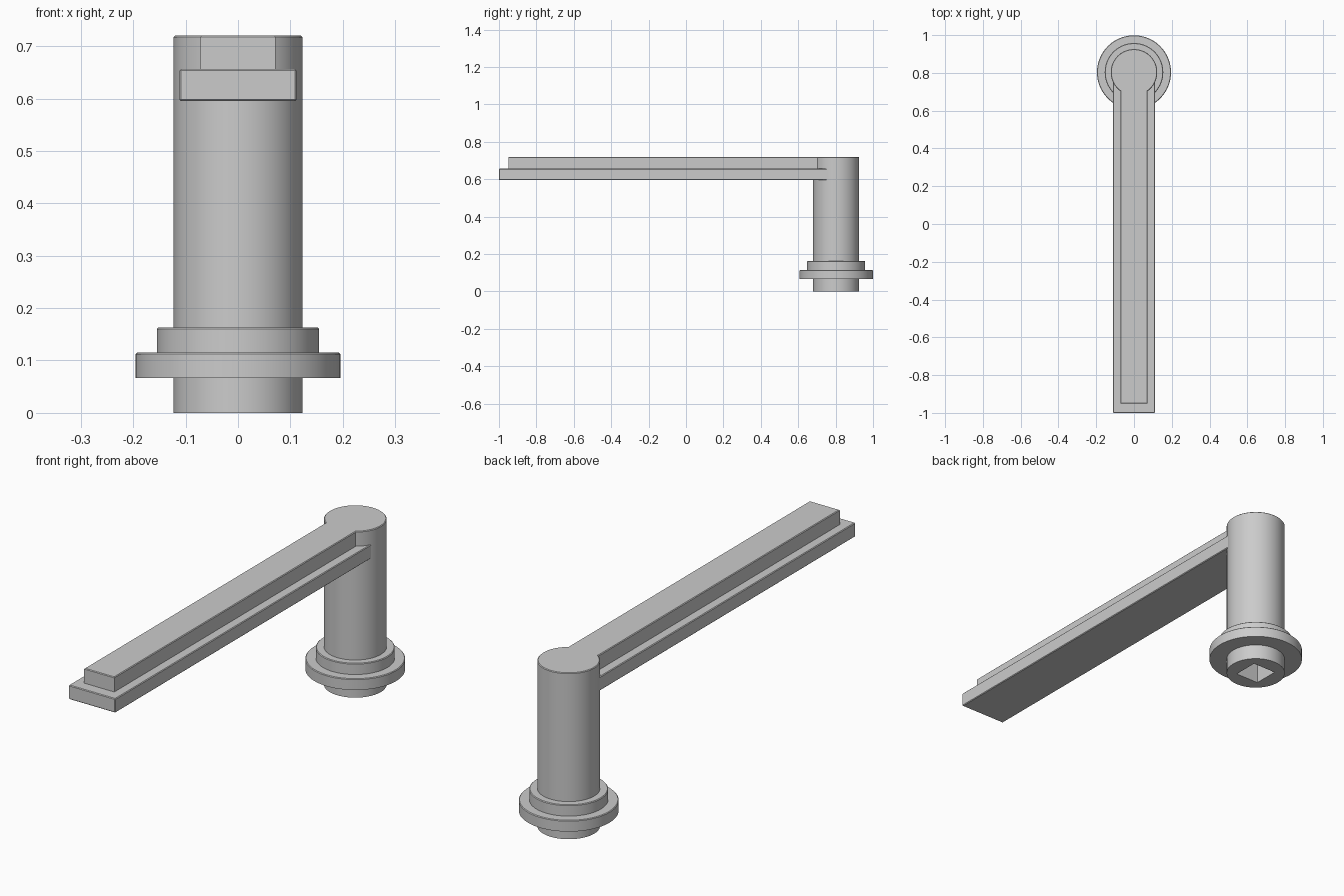
import bpy, bmesh
from math import sin, cos, pi, sqrt, acos, radians
from mathutils import Matrix

if "Cube" in bpy.data.objects:
    bpy.data.objects.remove(bpy.data.objects["Cube"])

CY = 0.803      # post axis position
R = 0.123       # post radius
SEG = 96
BV = 0.003      # small edge chamfer


def make(name, bm):
    bmesh.ops.recalc_face_normals(bm, faces=bm.faces[:])
    me = bpy.data.meshes.new(name)
    bm.to_mesh(me)
    bm.free()
    ob = bpy.data.objects.new(name, me)
    bpy.context.collection.objects.link(ob)
    return ob


def box(name, x0, x1, y0, y1, z0, z1, bevel=0):
    bm = bmesh.new()
    m = Matrix.Translation(((x0 + x1) / 2, (y0 + y1) / 2, (z0 + z1) / 2))
    m = m @ Matrix.Diagonal((x1 - x0, y1 - y0, z1 - z0, 1))
    bmesh.ops.create_cube(bm, size=1, matrix=m)
    if bevel:
        bmesh.ops.bevel(bm, geom=bm.edges[:], offset=bevel, segments=1, affect='EDGES')
    return make(name, bm)


def smooth(ob):
    bpy.ops.object.select_all(action='DESELECT')
    ob.select_set(True)
    bpy.context.view_layer.objects.active = ob
    bpy.ops.object.shade_smooth_by_angle(angle=radians(30))


# Post with flange and collar, turned from a profile (radius, height)
profile = [(R, 0), (R, 0.067), (0.196, 0.067), (0.196, 0.115 - BV), (0.196 - BV, 0.115),
           (0.155, 0.115), (0.155, 0.163 - BV), (0.155 - BV, 0.163), (R, 0.163), (R, 0.656)]
bm = bmesh.new()
rings = [[bm.verts.new((r * cos(2 * pi * i / SEG), CY + r * sin(2 * pi * i / SEG), z))
          for i in range(SEG)] for r, z in profile]
for a, b in zip(rings, rings[1:]):
    for i in range(SEG):
        j = (i + 1) % SEG
        bm.faces.new((a[i], a[j], b[j], b[i]))
bm.faces.new(rings[0])
bm.faces.new(rings[-1])
post = make("post", bm)

# Square drive socket in the underside
S = 0.057
cutter = box("socket_cutter", -S, S, CY - S, CY + S, -0.1, 0.15)
cutter.hide_render = True
cutter.hide_viewport = True
mod = post.modifiers.new("socket", 'BOOLEAN')
mod.operation = 'DIFFERENCE'
mod.solver = 'EXACT'
mod.object = cutter
bpy.context.view_layer.objects.active = post
bpy.ops.object.modifier_apply(modifier=mod.name)
bpy.data.objects.remove(cutter)
smooth(post)

# Lower, wider bar of the handle
box("lower_bar", -0.112, 0.112, -1.0, 0.79, 0.595, 0.656, BV)

# Upper bar and post head: one keyhole outline, extruded
W = 0.072
start = -acos(W / R)
n = 80
outline = [(-W, -0.95), (W, -0.95)]
for i in range(n + 1):
    t = start + (pi - 2 * start) * i / n
    outline.append((R * cos(t), CY + R * sin(t)))
bm = bmesh.new()
base = bm.faces.new([bm.verts.new((x, y, 0.656)) for x, y in outline])
ext = bmesh.ops.extrude_face_region(bm, geom=[base], use_keep_orig=True)
top = [v for v in ext['geom'] if isinstance(v, bmesh.types.BMVert)]
bmesh.ops.translate(bm, verts=top, vec=(0, 0, 0.72 - 0.656))
rim = [e for e in bm.edges if all(v.co.z > 0.7 for v in e.verts)]
bmesh.ops.bevel(bm, geom=rim, offset=BV, segments=1, affect='EDGES')
smooth(make("upper_bar_and_head", bm))
